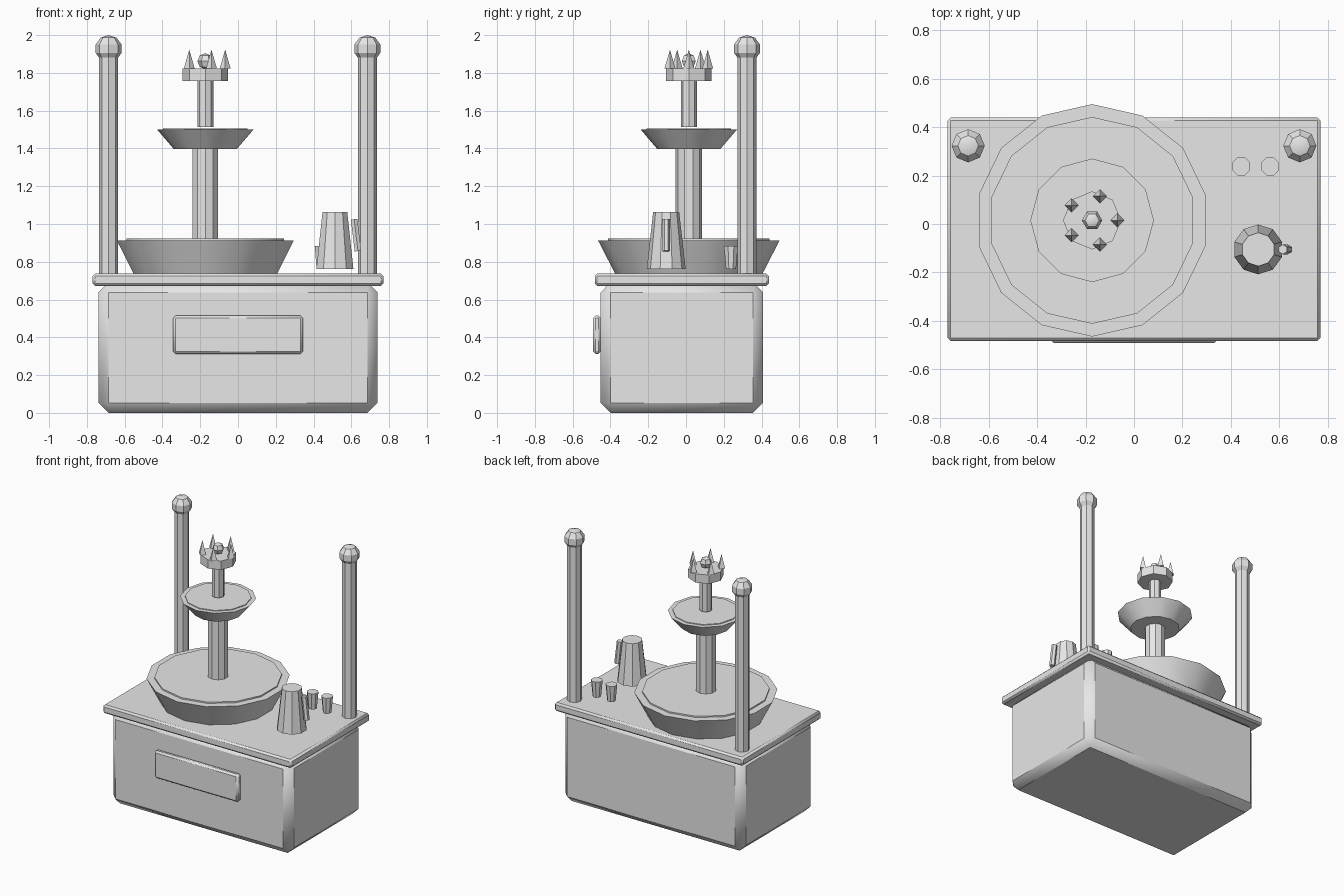
import bpy
import math
from mathutils import Vector

cube = bpy.data.objects.get("Cube")
if cube:
    bpy.data.objects.remove(cube, do_unlink=True)

GREY = (0.8, 0.8, 0.8, 1.0)
mat = bpy.data.materials.new("plain_grey")
mat.use_nodes = True
mat.diffuse_color = GREY
mat.node_tree.nodes["Principled BSDF"].inputs["Base Color"].default_value = GREY


def finish(name):
    ob = bpy.context.object
    ob.name = name
    ob.data.materials.append(mat)
    bpy.ops.object.shade_smooth_by_angle(angle=math.radians(30))
    return ob


def box(name, low, high, bevel):
    """Chamfered block between two corners."""
    low, high = Vector(low), Vector(high)
    bpy.ops.mesh.primitive_cube_add(size=1, location=(low + high) / 2)
    bpy.context.object.scale = high - low
    bpy.ops.object.transform_apply(location=False, rotation=False, scale=True)
    ob = finish(name)
    mod = ob.modifiers.new("chamfer", 'BEVEL')
    mod.width = bevel
    mod.segments = 1


def prism(name, x, y, z0, z1, r0, r1, sides, turn=0.0, tilt=0.0):
    """Tapered prism with a corner towards +y before turning."""
    bpy.ops.mesh.primitive_cone_add(
        vertices=sides, radius1=r0, radius2=r1, depth=z1 - z0,
        location=(x, y, (z0 + z1) / 2), rotation=(0, tilt, turn))
    return finish(name)


def ball(name, x, y, z, r, segments, rings, turn=0.0):
    bpy.ops.mesh.primitive_uv_sphere_add(
        segments=segments, ring_count=rings, radius=r,
        location=(x, y, z), rotation=(0, 0, turn))
    return finish(name)


# Cabinet, counter and front panel
box("cabinet", (-0.738, -0.452, 0), (0.738, 0.407, 0.69), 0.052)
box("counter", (-0.77, -0.483, 0.673), (0.77, 0.44, 0.737), 0.013)
box("front_panel", (-0.343, -0.492, 0.312), (0.343, -0.45, 0.515), 0.013)

# Rear posts with round knobs
for side, x in (("right", -0.685), ("left", 0.685)):
    prism(side + "_post", x, 0.323, 0.73, 1.9, 0.05, 0.05, 8)
    ball(side + "_knob", x, 0.323, 1.928, 0.072, 8, 5)

# Tiered fountain
FX, FY = -0.173, 0.015
prism("lower_basin", FX, FY, 0.737, 0.912, 0.39, 0.48, 14)
prism("lower_liquid", FX, FY, 0.9, 0.922, 0.427, 0.427, 14)
prism("lower_stem", FX, FY, 0.91, 1.4, 0.07, 0.07, 10)
prism("upper_bowl", FX, FY, 1.397, 1.5, 0.167, 0.255, 12)
prism("upper_liquid", FX, FY, 1.49, 1.506, 0.223, 0.223, 12)
prism("upper_stem", FX, FY, 1.514, 1.77, 0.042, 0.042, 8)

# Crown with spikes and a centre bead
prism("crown", FX, FY, 1.758, 1.823, 0.12, 0.12, 8)
for i in range(5):
    a = i * math.tau / 5
    prism("crown_spike", FX + 0.105 * math.cos(a), FY + 0.105 * math.sin(a),
          1.823, 1.923, 0.029, 0, 4)
ball("crown_bead", FX, FY, 1.862, 0.042, 6, 4, math.pi / 6)

# Pitcher with handle, and two small cups
prism("pitcher", 0.513, -0.105, 0.762, 1.063, 0.103, 0.069, 10)
prism("pitcher_handle", 0.625, -0.105, 0.856, 1.026, 0.02, 0.02, 6, tilt=-0.12)
for x in (0.443, 0.562):
    prism("cup", x, 0.238, 0.763, 0.883, 0.029, 0.04, 8, turn=math.pi / 8)
